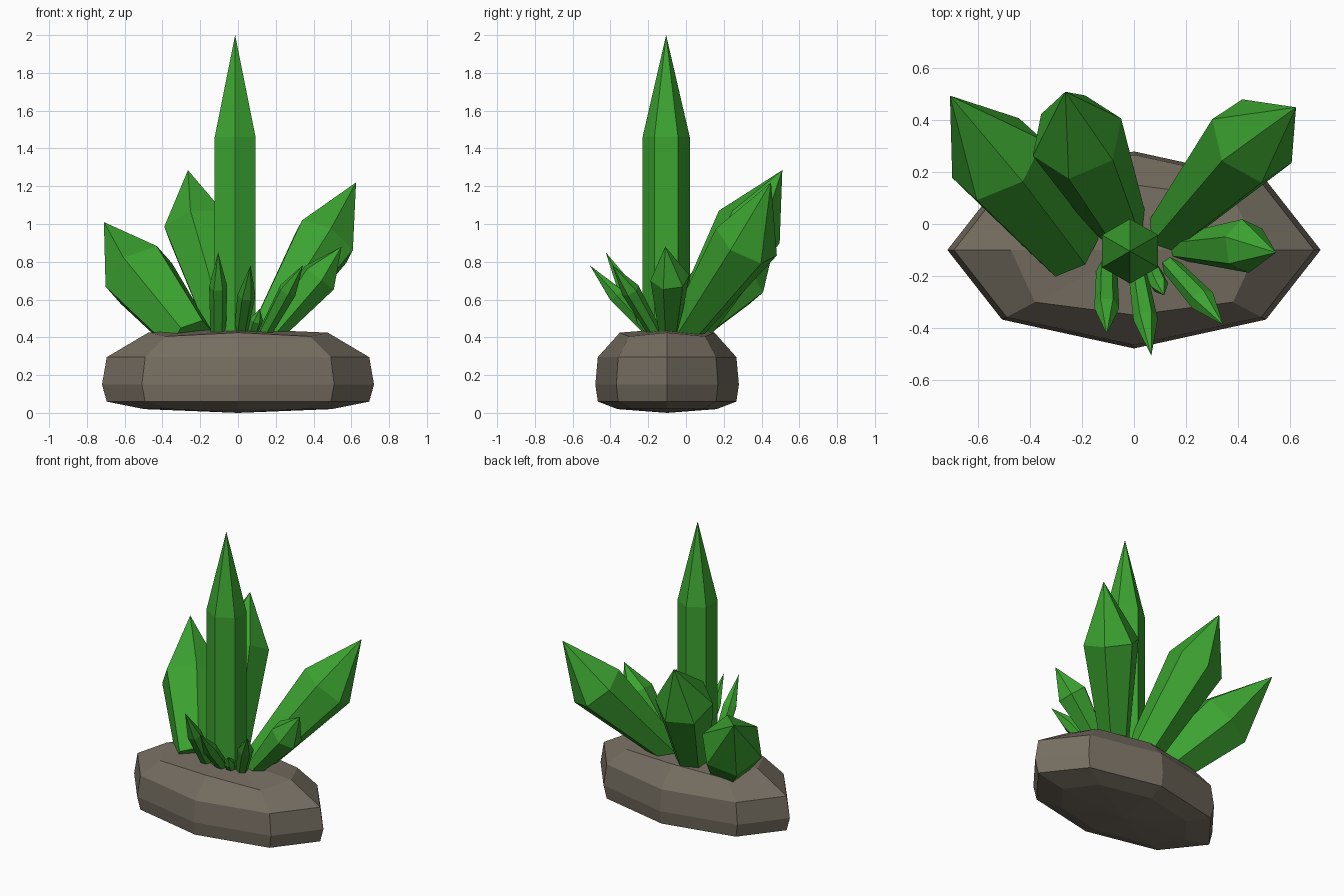
import bpy, bmesh, math
from mathutils import Vector

if "Cube" in bpy.data.objects:
    bpy.data.objects.remove(bpy.data.objects["Cube"])


def material(name, color):
    m = bpy.data.materials.new(name)
    m.diffuse_color = (*color, 1)
    m.use_nodes = True
    m.node_tree.nodes["Principled BSDF"].inputs["Base Color"].default_value = m.diffuse_color
    return m


GREEN = material("crystal green", (0.045, 0.37, 0.03))
STONE = material("stone brown", (0.18, 0.155, 0.12))


def solid(name, rings, bottom, top, mat):
    """Skin rings of points; bottom and top are closing points (None = flat cap)."""
    bm = bmesh.new()
    loops = [[bm.verts.new(p) for p in ring] for ring in rings]
    n = len(loops[0])
    for lo, hi in zip(loops, loops[1:]):
        for i in range(n):
            j = (i + 1) % n
            bm.faces.new((lo[i], lo[j], hi[j], hi[i]))
    for ring, point in ((loops[0], bottom), (loops[-1], top)):
        if point is None:
            bm.faces.new(ring)
        else:
            v = bm.verts.new(point)
            for i in range(n):
                bm.faces.new((ring[i], ring[(i + 1) % n], v))
    bmesh.ops.recalc_face_normals(bm, faces=bm.faces)
    me = bpy.data.meshes.new(name)
    bm.to_mesh(me)
    bm.free()
    me.materials.append(mat)
    ob = bpy.data.objects.new(name, me)
    bpy.context.collection.objects.link(ob)
    return ob


def crystal(name, base, shoulder, tip, r_base, r_shoulder, corner):
    """Six-sided tapered shaft with a point; corner is the direction of one edge."""
    base, shoulder, tip = Vector(base), Vector(shoulder), Vector(tip)
    axis = (tip - base).normalized()
    u = Vector(corner)
    u = (u - axis * u.dot(axis)).normalized()
    w = axis.cross(u)

    def ring(c, r):
        return [c + r * (math.cos(k * math.pi / 3) * u + math.sin(k * math.pi / 3) * w)
                for k in range(6)]
    solid(name, [ring(base, r_base), ring(shoulder, r_shoulder)], None, tip, GREEN)


# Rock base: eight-sided flattened boulder
def rock_ring(z, s, diag_s=None, diag_z=None):
    pts = []
    for k in range(8):
        a = k * math.pi / 4
        odd = k % 2 == 1
        f = diag_s if odd and diag_s else s
        h = diag_z if odd and diag_z else z
        pts.append((0.72 * f * math.cos(a), -0.1 + 0.38 * f * math.sin(a), h))
    return pts


solid("rock_base",
      [rock_ring(0.02, 0.69), rock_ring(0.06, 0.965), rock_ring(0.15, 1.0),
       rock_ring(0.295, 0.965), rock_ring(0.425, 0.66, 0.75, 0.405)],
      (0, -0.1, 0), (0, -0.1, 0.445), STONE)

# Tall upright crystal
crystal("centre_crystal", (-0.015, -0.105, 0.38), (-0.015, -0.105, 1.46),
        (-0.015, -0.105, 2.0), 0.125, 0.125, (0, 1, 0))

# Large leaning crystals at the back
crystal("left_crystal", (-0.25, -0.10, 0.39), (-0.525, 0.25, 0.73),
        (-0.71, 0.495, 1.01), 0.13, 0.20, (-0.17, -0.08, -0.07))
crystal("back_crystal", (-0.05, -0.01, 0.39), (-0.22, 0.335, 0.985),
        (-0.265, 0.51, 1.285), 0.105, 0.185, (-0.18, -0.07, 0.01))
crystal("right_crystal", (0.125, -0.035, 0.39), (0.455, 0.32, 0.905),
        (0.625, 0.45, 1.22), 0.085, 0.18, (0.335, -0.15, -0.05))

# Small crystals around the front
crystal("side_crystal", (0.17, -0.09, 0.40), (0.43, -0.085, 0.715),
        (0.548, -0.11, 0.88), 0.05, 0.105, (0, 1, 0.3))
crystal("front_left_crystal", (-0.105, -0.16, 0.39), (-0.105, -0.325, 0.67),
        (-0.105, -0.425, 0.85), 0.04, 0.048, (1, 0, 0))
crystal("front_crystal", (0.01, -0.16, 0.40), (0.045, -0.37, 0.625),
        (0.067, -0.508, 0.78), 0.035, 0.047, (1, 0, 0))
crystal("front_right_crystal", (0.13, -0.15, 0.40), (0.265, -0.295, 0.65),
        (0.345, -0.39, 0.783), 0.035, 0.05, (1, 0.7, 0))
crystal("tiny_crystal", (0.07, -0.17, 0.41), (0.098, -0.235, 0.495),
        (0.116, -0.275, 0.55), 0.03, 0.035, (1, 0, 0))
